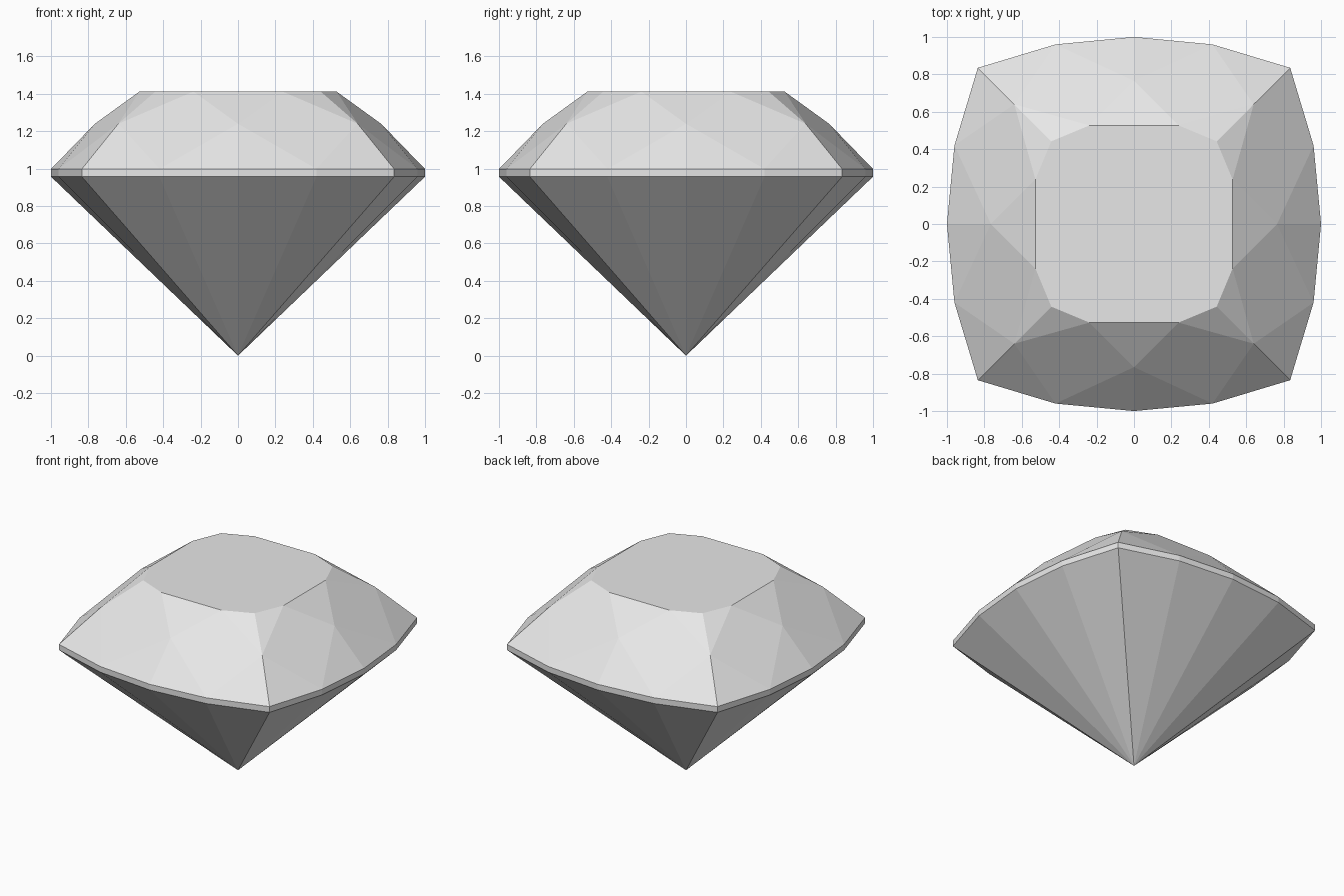
import bpy
import bmesh
from mathutils import Matrix, Vector

cube = bpy.data.objects.get("Cube")
if cube:
    bpy.data.objects.remove(cube, do_unlink=True)

stone = bpy.data.materials.new("pale_grey_stone")
stone.use_nodes = True
stone.diffuse_color = (0.8, 0.8, 0.8, 1)
stone.node_tree.nodes["Principled BSDF"].inputs["Base Color"].default_value = (0.8, 0.8, 0.8, 1)

# Outline points of one quarter, turned about z to complete each ring
GIRDLE = [(1.0, 0.0), (0.96, 0.42), (0.835, 0.835), (0.42, 0.96)]
MIDDLE = [(0.765, 0.0), (0.64, 0.64)]
TABLE = [(0.527, 0.238), (0.442, 0.442), (0.238, 0.527)]

bm = bmesh.new()


def ring(quarter, z):
    """Add a closed ring of vertices and return a wrapping lookup."""
    verts = []
    for q in range(4):
        turn = Matrix([[1, 0, 0], [0, 1, 0], [0, 0, 1]])
        for _ in range(q):
            turn = Matrix([[0, -1, 0], [1, 0, 0], [0, 0, 1]]) @ turn
        verts += [bm.verts.new(turn @ Vector((x, y, z))) for x, y in quarter]
    return lambda i: verts[i % len(verts)]


table = ring(TABLE, 1.412)
middle = ring(MIDDLE, 1.24)
girdle_top = ring(GIRDLE, 0.998)
girdle_low = ring(GIRDLE, 0.957)
culet = bm.verts.new((0, 0, 0))

# Table facet
bm.faces.new([table(i) for i in range(12)])

# Crown facets, one quarter at a time
for q in range(4):
    t, m, g = 3 * q, 2 * q, 4 * q
    side, corner, next_side = middle(m), middle(m + 1), middle(m + 2)
    for facet in (
        (side, table(t), table(t - 1)),
        (corner, table(t + 1), table(t)),
        (corner, table(t + 2), table(t + 1)),
        (side, girdle_top(g - 1), girdle_top(g)),
        (side, girdle_top(g), girdle_top(g + 1)),
        (corner, girdle_top(g + 1), girdle_top(g + 2)),
        (corner, girdle_top(g + 2), girdle_top(g + 3)),
        (side, girdle_top(g + 1), corner, table(t)),
        (corner, girdle_top(g + 3), next_side, table(t + 2)),
    ):
        bm.faces.new(facet)

# Girdle band and pavilion facets
for i in range(16):
    bm.faces.new((girdle_low(i), girdle_low(i + 1), girdle_top(i + 1), girdle_top(i)))
    bm.faces.new((culet, girdle_low(i + 1), girdle_low(i)))

bmesh.ops.recalc_face_normals(bm, faces=bm.faces)
mesh = bpy.data.meshes.new("cushion_cut_gem")
bm.to_mesh(mesh)
bm.free()
mesh.materials.append(stone)
gem = bpy.data.objects.new("cushion_cut_gem", mesh)
bpy.context.collection.objects.link(gem)
